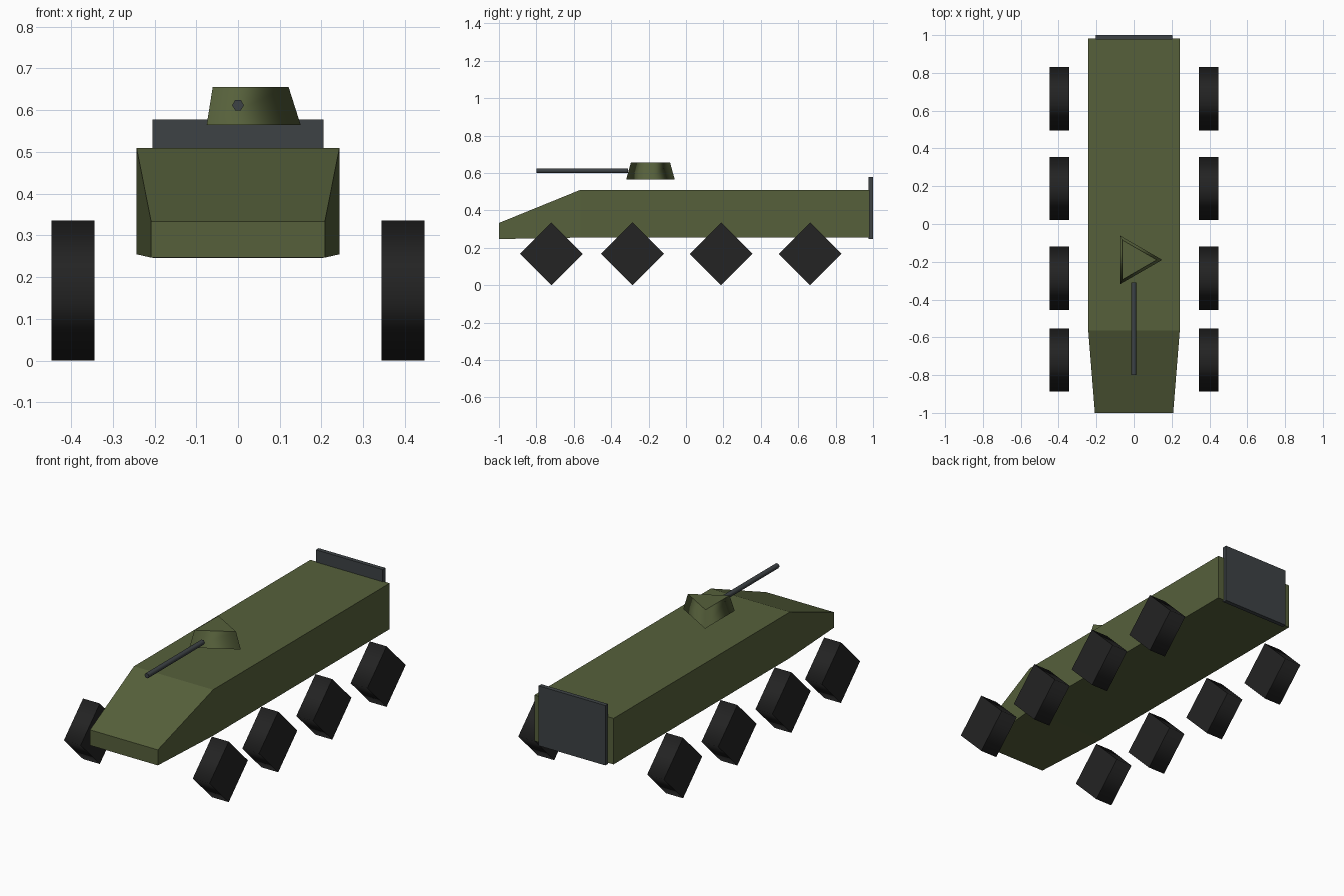
import bpy, bmesh
from math import cos, sin, pi
from mathutils import Vector

cube = bpy.data.objects.get("Cube")
if cube:
    bpy.data.objects.remove(cube, do_unlink=True)


def material(name, rgb):
    """Flat material from an 8-bit display colour, stored as linear."""
    lin = [((c / 255 + 0.055) / 1.055) ** 2.4 for c in rgb] + [1.0]
    m = bpy.data.materials.new(name)
    m.use_nodes = True
    m.diffuse_color = lin
    m.node_tree.nodes["Principled BSDF"].inputs["Base Color"].default_value = lin
    return m


olive = material("olive_green", (86, 96, 59))
steel = material("dark_steel", (61, 66, 69))
rubber = material("black_rubber", (35, 35, 35))


def loft(name, rings, mat, smooth=False):
    """Skin a list of matching point rings and cap both ends."""
    bm = bmesh.new()
    loops = [[bm.verts.new(p) for p in ring] for ring in rings]
    n = len(loops[0])
    for a, b in zip(loops, loops[1:]):
        for i in range(n):
            j = (i + 1) % n
            bm.faces.new((a[i], a[j], b[j], b[i])).smooth = smooth
    caps = [bm.faces.new(loops[0]), bm.faces.new(loops[-1])]
    for cap in caps:
        for e in cap.edges:
            e.smooth = False
    bmesh.ops.recalc_face_normals(bm, faces=bm.faces)
    mesh = bpy.data.meshes.new(name)
    bm.to_mesh(mesh)
    bm.free()
    mesh.materials.append(mat)
    ob = bpy.data.objects.new(name, mesh)
    bpy.context.collection.objects.link(ob)
    return ob


def circle(centre, r, sides, u, v):
    """Regular polygon in the plane of u and v, first corner along u."""
    return [Vector(centre) + r * (cos(2 * pi * i / sides) * Vector(u)
            + sin(2 * pi * i / sides) * Vector(v)) for i in range(sides)]


def section(y, half_width, low, high):
    """Upright rectangle across the vehicle."""
    w = half_width
    return [(-w, y, low), (w, y, low), (w, y, high), (-w, y, high)]


X, Y, Z = (1, 0, 0), (0, 1, 0), (0, 0, 1)

# Hull with a tapered, sloping nose
loft("hull", [section(-1, 0.208, 0.247, 0.333),
              section(-0.565, 0.243, 0.255, 0.51),
              section(0.982, 0.243, 0.255, 0.51)], olive)

# Tall plate on the rear
loft("rear_plate", [section(0.976, 0.205, 0.246, 0.578),
                    section(1, 0.205, 0.246, 0.578)], steel)

# Three-sided turret and six-sided gun barrel
loft("turret", [circle((0, -0.19, 0.565), 0.15, 3, X, Y),
                circle((0, -0.19, 0.656), 0.121, 3, X, Y)], olive, True)
loft("gun_barrel", [circle((0, y, 0.612), 0.014, 6, X, Z)
                    for y in (-0.8, -0.31)], steel, True)

# Four-sided wheels, mirrored on both sides
for side, s in (("left", 1), ("right", -1)):
    for k, y in enumerate((-0.72, -0.286, 0.188, 0.664), 1):
        loft(f"{side}_wheel_{k}", [circle((s * x, y, 0.168), 0.168, 4, Y, Z)
                                   for x in (0.344, 0.447)], rubber, True)
